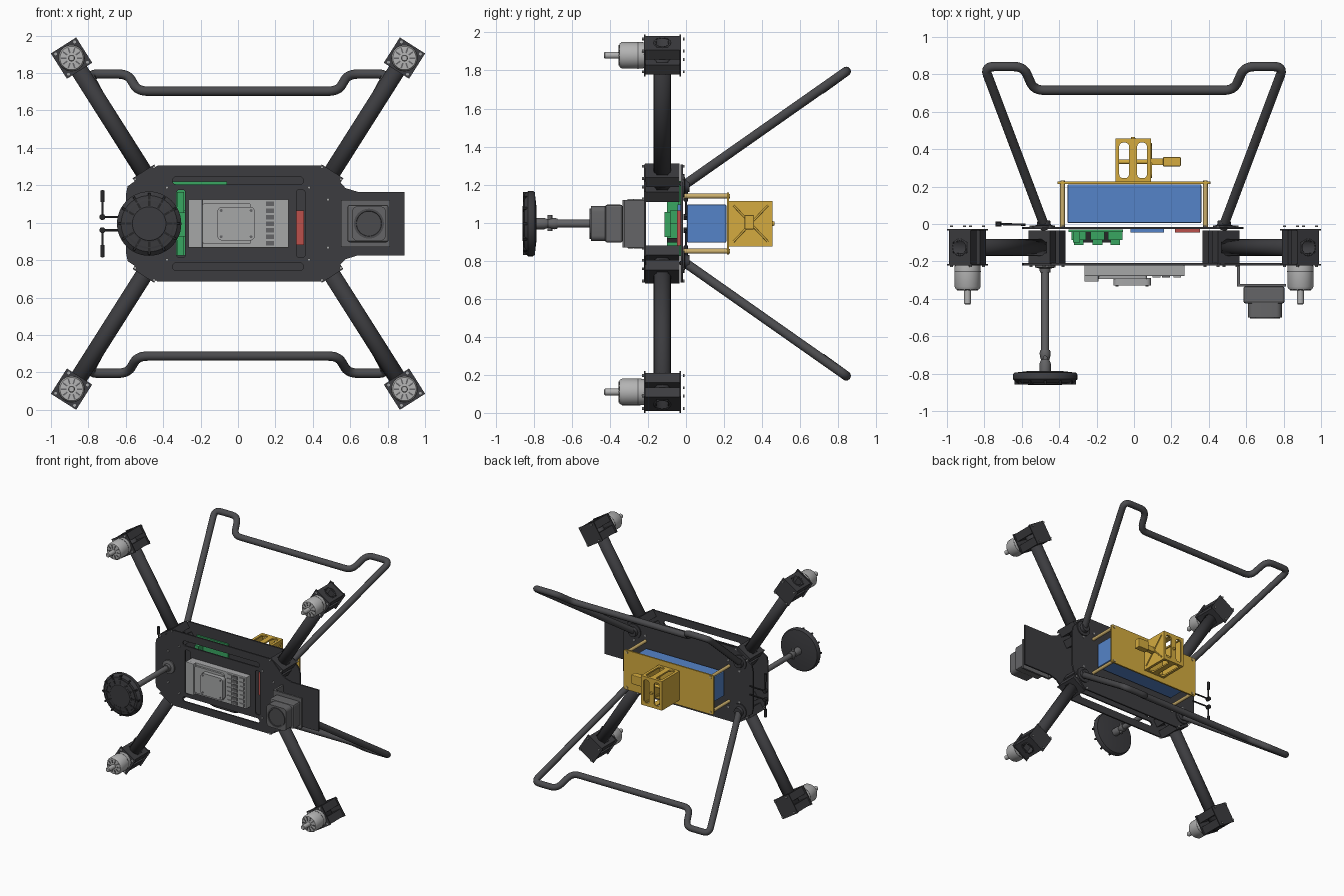
import bpy, bmesh, math
from mathutils import Vector, Matrix

if "Cube" in bpy.data.objects:
    bpy.data.objects.remove(bpy.data.objects["Cube"])

ZC = 0.995                       # height of the airframe's mirror plane
COL = dict(carbon=(.045, .045, .05), tube=(.07, .07, .075), mid=(.13, .13, .135),
           light=(.38, .385, .39), motor=(.45, .45, .45), gold=(.66, .41, .05),
           brass=(.6, .43, .15), blue=(.09, .23, .58), green=(.04, .38, .12),
           red=(.5, .08, .07), black=(.02, .02, .022))
MATS = {}
for n, c in COL.items():
    MATS[n] = bpy.data.materials.new(n)
    MATS[n].diffuse_color = (*c, 1)


def add(name, me, col, smooth=True):
    ob = bpy.data.objects.new(name, me)
    bpy.context.collection.objects.link(ob)
    me.materials.clear()
    me.materials.append(MATS[col])
    if smooth:
        me.shade_smooth()
        me.set_sharp_from_angle(angle=math.radians(35))
    return ob


def box(name, x, y, z, col, ang=0, org=None, bevel=0):
    """Box from ranges; with org the x/z ranges are local, turned by ang in the xz plane."""
    bm = bmesh.new()
    bmesh.ops.create_cube(bm, size=1)
    c = Vector([(r[0] + r[1]) / 2 for r in (x, y, z)])
    s = [r[1] - r[0] for r in (x, y, z)]
    m = Matrix.Translation(c) @ Matrix.Diagonal((*s, 1))
    if org:
        m = Matrix.Translation((org[0], 0, org[1])) @ Matrix.Rotation(-ang, 4, 'Y') @ m
    bm.transform(m)
    if bevel:
        bmesh.ops.bevel(bm, geom=bm.edges[:], offset=bevel, segments=2, affect='EDGES', profile=.5)
    me = bpy.data.meshes.new(name)
    bm.to_mesh(me)
    bm.free()
    return add(name, me, col, False)


def lathe(name, prof, x, z, col, n=32):
    """Profile of (radius, y) pairs turned round an axis along y."""
    v, f = [], []
    for r, y in prof:
        v += [(x + r * math.cos(2 * math.pi * i / n), y, z + r * math.sin(2 * math.pi * i / n)) for i in range(n)]
    for k in range(len(prof) - 1):
        f += [(k * n + i, k * n + (i + 1) % n, (k + 1) * n + (i + 1) % n, (k + 1) * n + i) for i in range(n)]
    f += [tuple(range(n))[::-1], tuple(range(len(v) - n, len(v)))]
    me = bpy.data.meshes.new(name)
    me.from_pydata(v, [], f)
    bm = bmesh.new()
    bm.from_mesh(me)
    bmesh.ops.recalc_face_normals(bm, faces=bm.faces[:])
    bm.to_mesh(me)
    bm.free()
    return add(name, me, col)


def from_curve(name, cu, col, m=Matrix()):
    tmp = bpy.data.objects.new(name, cu)
    bpy.context.collection.objects.link(tmp)
    me = bpy.data.meshes.new_from_object(tmp.evaluated_get(bpy.context.evaluated_depsgraph_get()))
    bpy.data.objects.remove(tmp)
    me.transform(m)
    return add(name, me, col)


def spline(cu, pts, cyclic):
    s = cu.splines.new('POLY')
    s.points.add(len(pts) - 1)
    for p, q in zip(s.points, pts):
        p.co = (*q, 0, 1) if len(q) == 2 else (*q, 1)
    s.use_cyclic_u = cyclic


def plate(name, loops, pos, thick, col, axis='Y'):
    """Flat plate: first loop is the outline, the others are cut out."""
    cu = bpy.data.curves.new(name, 'CURVE')
    cu.dimensions, cu.fill_mode, cu.extrude = '2D', 'BOTH', thick / 2
    for l in loops:
        spline(cu, l, True)
    m = Matrix.Translation((0, pos, 0)) @ Matrix.Rotation(math.pi / 2, 4, 'X')
    return from_curve(name, cu, col, m if axis == 'Y' else Matrix.Translation((0, 0, pos)))


def rrect(cx, cy, w, h, r=None, n=5):
    r = min(w, h) / 2 * .98 if r is None else r
    out = []
    for q, (sx, sy) in enumerate(((1, 1), (-1, 1), (-1, -1), (1, -1))):
        for i in range(n + 1):
            a = (q + i / n) * math.pi / 2
            out.append((cx + sx * (w / 2 - r) + r * math.cos(a), cy + sy * (h / 2 - r) + r * math.sin(a)))
    return out


def tube(name, pts, rad, col, fillet=0, caps=True):
    pts = [Vector(p) for p in pts]
    path = [pts[0]]
    for a, b, c in zip(pts, pts[1:], pts[2:]):
        p, q = b + (a - b).normalized() * fillet, b + (c - b).normalized() * fillet
        path += [p.lerp(b, t / 6).lerp(b.lerp(q, t / 6), t / 6) for t in range(7)]
    cu = bpy.data.curves.new(name, 'CURVE')
    cu.dimensions, cu.bevel_depth, cu.bevel_resolution, cu.use_fill_caps = '3D', rad, 6, caps
    spline(cu, path + [pts[-1]], False)
    return from_curve(name, cu, col)


# main plates
half = [(.89, .17), (.64, .17), (.575, .19), (.46, .31), (-.43, .31), (-.59, .2), (-.6, .15)]
ring = lambda h: [(x, ZC + z) for x, z in h] + [(x, ZC - z) for x, z in reversed(h)]
slots = [rrect(0, ZC + .23, .7, .04), rrect(0, ZC - .23, .7, .04),
         rrect(-.305, ZC, .045, .36, .012), rrect(.335, ZC, .045, .36, .012)]
plate('front_plate', [ring(half)] + slots, -.215, .012, 'carbon')
plate('back_plate', [ring([(.585, .15), (.575, .19)] + half[3:])], -.022, .012, 'carbon')

# arms, clamps and motors
for sx in (-1, 1):
    for sz in (-1, 1):
        root, tip = (sx * .465, ZC + sz * .215), (sx * .89, ZC + sz * .885)
        ang = math.atan2(tip[1] - root[1], tip[0] - root[0])
        d = Vector((math.cos(ang), 0, math.sin(ang)))
        R, T = Vector((root[0], -.125, root[1])), Vector((tip[0], -.125, tip[1]))
        arm = tube('arm', [R - d * .08, T + d * .079], .046, 'carbon', caps=False)
        sol = arm.modifiers.new('wall', 'SOLIDIFY')
        sol.thickness = .008
        for o in (root, tip):
            for k in (-.046, .046):
                for s in (-1, 1):
                    box('arm_clamp', (k - .03, k + .03), sorted((-.125 + s * .03, -.125 + s * .09)),
                        (-.068, .068), 'carbon', ang, o)
                    box('clamp_cheek', (k - .03, k + .03), (-.16, -.09), sorted((s * .045, s * .068)), 'carbon', ang, o)
                    for y in (-.226, -.013):
                        p = Vector((o[0], 0, o[1])) + d * (k * 1.4) + Vector((-d.z, 0, d.x)) * s * .06
                        lathe('clamp_screw', [(.008, y - .004), (.008, y + .004)], p.x, p.z, 'light', 10)
        for y in (-.218, -.031):
            box('motor_plate', (-.08, .08), (y - .004, y + .004), (-.08, .08), 'carbon', ang, tip)
        lathe('motor', [(.045, -.22), (.068, -.222), (.07, -.24), (.07, -.335), (.062, -.35), (.02, -.352),
                        (.018, -.352), (.018, -.425), (.014, -.43)], *tip, 'motor')
        for k in range(10):
            box('motor_vent', (.028, .056), (-.3545, -.35), (-.004, .004), 'mid', k * math.pi / 5, tip)
        lathe('motor_band', [(.071, -.256), (.071, -.25)], *tip, 'mid')

# landing legs
for s in (-1, 1):
    leg = [(.475, -.02, .195), (.8, .842, .8), (.59, .842, .8), (.535, .715, .708)]
    pts = leg + [(-x, y, z) for x, y, z in reversed(leg)]
    tube('landing_leg', [(x, y, ZC + s * z) for x, y, z in pts], .025, 'tube', .055)
    for sx in (-1, 1):
        lathe('leg_foot', [(.06, -.018), (.06, -.008), (.038, -.006), (.034, .018)], sx * .482, ZC + s * .2, 'carbon')

# battery tray
box('battery', (-.355, .36), (.005, .212), (ZC - .1, ZC + .1), 'blue', bevel=.006)
plate('battery_plate', [rrect(0, ZC, .82, .325, .015)], .221, .012, 'gold')
for sx in (-1, 1):
    for sz in (-1, 1):
        lathe('standoff', [(.013, -.02), (.013, .216)], sx * .382, ZC + sz * .145, 'brass', 16)
        lathe('standoff_screw', [(.012, .22), (.012, .232)], sx * .382, ZC + sz * .145, 'brass', 12)

# gripper cage with windows, ribs and servo
for x in (-.1, .078):
    box('cage_side', (x, x + .012), (.227, .456), (ZC - .12, ZC + .12), 'gold')
for s in (-1, 1):
    plate('cage_window_wall', [rrect(-.005, .3415, .19, .229, .004), rrect(-.053, .34, .052, .19, .02),
                               rrect(.043, .34, .052, .19, .02)], ZC + s * .114, .012, 'gold', 'Z')
plate('cage_end', [rrect(-.005, ZC, .19, .24, .004), rrect(-.053, ZC, .05, .19, .02),
                   rrect(.043, ZC, .05, .19, .02)], .45, .012, 'gold')
tube('cage_rod', [(-.1, .332, ZC), (.1, .332, ZC)], .012, 'gold')
for sy in (-1, 1):
    for sz in (-1, 1):
        tube('cage_rib', [(.092, .34, ZC), (.092, .34 + sy * .09, ZC + sz * .095)], .005, 'gold')
box('servo_arm', (.09, .17), (.316, .35), (ZC - .02, ZC + .02), 'gold')
box('servo', (.155, .25), (.308, .358), (ZC - .03, ZC + .045), 'gold', bevel=.005)
lathe('cage_pin', [(.014, .45), (.01, .466)], -.005, ZC, 'gold', 16)

# front computer module
box('module_base', (-.265, .27), (-.278, -.221), (ZC - .13, ZC + .13), 'light', bevel=.004)
box('module_step', (-.265, -.19), (-.308, -.275), (ZC - .13, ZC + .13), 'light', bevel=.004)
plate('module_shoulder', [rrect(-.06, ZC, .26, .22, .015)], -.284, .02, 'light')
plate('module_cap', [rrect(-.01, ZC, .2, .18, .025)], -.31, .04, 'light')
for i in range(7):
    for x in (.1, .15, .21):
        z = ZC - .105 + i * .035
        box('module_fin', (x, x + .042), (-.285, -.277), (z - .012, z + .012), 'mid' if x == .15 else 'light')
for sx in (-1, 1):
    for sz in (-1, 1):
        lathe('module_screw', [(.008, -.334), (.008, -.328)], -.01 + sx * .08, ZC + sz * .07, 'mid', 10)

# circuit boards between the plates
box('green_board', (-.35, -.06), (-.043, -.03), (ZC - .17, ZC + .225), 'green')
for x in (-.295, -.195, -.1):
    box('green_connector', (x - .038, x + .038), (-.085, -.042), (ZC + .0, ZC + .07), 'green')
    box('connector_tip', (x - .026, x + .026), (-.112, -.08), (ZC - .07, ZC + .06), 'green')
box('green_strip', (-.325, -.29), (-.1, -.042), (ZC - .17, ZC + .17), 'green')
box('blue_board', (-.02, .16), (-.045, -.028), (ZC - .1, ZC + .1), 'blue')
box('red_board', (.22, .352), (-.046, -.028), (ZC - .115, ZC + .07), 'red')
box('dark_chip', (-.28, -.08), (-.1, -.042), (ZC - .1, ZC - .075), 'black')

# antenna mast and disc
mx = -.475
lathe('mast_base', [(.055, -.22), (.055, -.232), (.03, -.238), (.028, -.26)], mx, ZC, 'mid')
lathe('mast', [(.021, -.23), (.021, -.68)], mx, ZC, 'mid')
lathe('mast_joint', [(.026, -.675), (.03, -.69), (.026, -.715), (.022, -.725), (.03, -.745), (.03, -.785), (.06, -.795)],
      mx, ZC, 'mid')
tube('joint_bolt', [(mx, -.715, ZC - .04), (mx, -.715, ZC + .045)], .012, 'mid')
lathe('antenna_disc', [(.08, -.785), (.165, -.795), (.172, -.805), (.172, -.83), (.15, -.85), (.095, -.855), (.09, -.86)],
      mx, ZC, 'carbon', 48)
for r in (.135, .1):
    lathe('disc_ring', [(r, -.84), (r, -.856), (r - .01, -.858), (r - .01, -.84)], mx, ZC, 'carbon', 48)
for k in range(12):
    box('disc_rib', (.09, .165), (-.857, -.835), (-.006, .006), 'black', k * math.pi / 6, (mx, ZC))

# camera and its bracket
box('bracket_wall', (.552, .568), (-.335, -.218), (ZC - .125, ZC + .125), 'mid')
box('bracket_plate', (.552, .812), (-.335, -.32), (ZC - .125, ZC + .125), 'mid')
box('camera_body', (.585, .805), (-.425, -.333), (ZC - .1, ZC + .1), 'mid', bevel=.012)
plate('camera_front', [rrect(.7, ZC, .18, .185, .03)], -.46, .08, 'mid')
lathe('camera_lens', [(.08, -.498), (.08, -.506), (.068, -.506), (.066, -.501)], .7, ZC, 'tube', 40)

# side aerials
for s in (-1, 1):
    z = ZC + s * .035
    tube('aerial_lead', [(-.58, -.004, z), (-.725, 0, z)], .006, 'black')
    lathe('aerial_knuckle', [(.016, -.014), (.016, .014)], -.725, z, 'black', 14)
    tube('aerial_stem', [(-.725, 0, z), (-.725, 0, ZC + s * .18)], .006, 'black')
    tube('aerial_tip', [(-.725, 0, ZC + s * .115), (-.725, 0, ZC + s * .178)], .011, 'black')

for m in bpy.data.materials:
    if m.users and not m.is_grease_pencil:
        m.use_nodes = True
        m.node_tree.nodes["Principled BSDF"].inputs["Base Color"].default_value = m.diffuse_color
